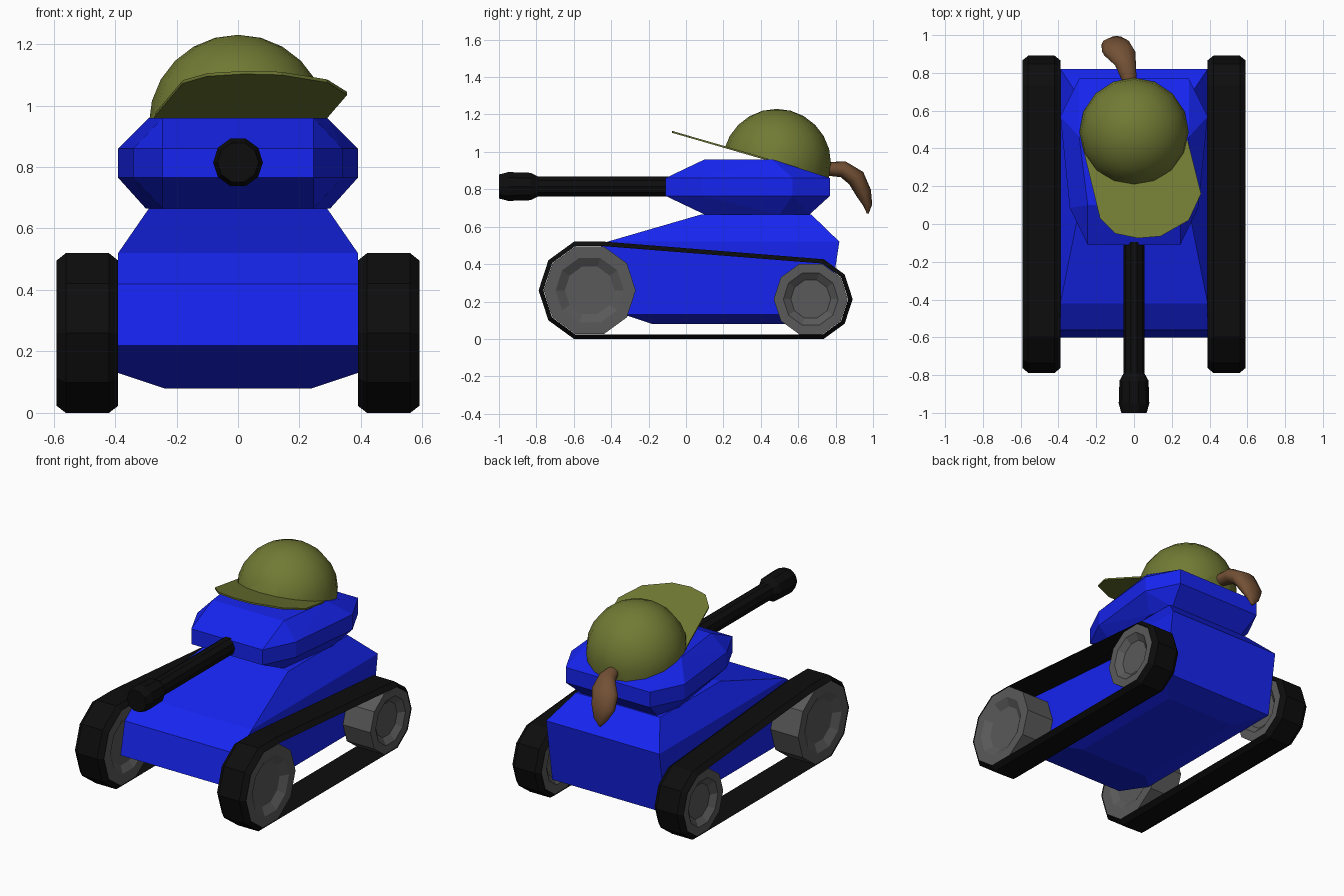
import bpy, bmesh
from math import cos, sin, radians, pi
from mathutils import Vector

if "Cube" in bpy.data.objects:
    bpy.data.objects.remove(bpy.data.objects["Cube"])


def material(name, rgb):
    m = bpy.data.materials.new(name)
    m.diffuse_color = (*rgb, 1)
    m.use_nodes = True
    m.node_tree.nodes["Principled BSDF"].inputs["Base Color"].default_value = m.diffuse_color
    return m


BLUE = material("blue_paint", (0.008, 0.018, 0.87))
BLACK = material("black_rubber", (0.004, 0.004, 0.004))
STEEL = material("dark_steel", (0.1, 0.1, 0.1))
OLIVE = material("olive_cloth", (0.165, 0.195, 0.034))
BROWN = material("brown_hair", (0.17, 0.08, 0.035))


def finish(bm, name, mat, smooth=None):
    bmesh.ops.recalc_face_normals(bm, faces=bm.faces)
    me = bpy.data.meshes.new(name)
    bm.to_mesh(me)
    bm.free()
    ob = bpy.data.objects.new(name, me)
    bpy.context.collection.objects.link(ob)
    me.materials.append(mat)
    if smooth:
        bpy.ops.object.select_all(action='DESELECT')
        bpy.context.view_layer.objects.active = ob
        ob.select_set(True)
        bpy.ops.object.shade_smooth_by_angle(angle=radians(smooth))
    return ob


def armour(name, half):
    """Faceted symmetric shell around the given right-hand corners."""
    bm = bmesh.new()
    for x, y, z in half:
        bm.verts.new((x, y, z))
        bm.verts.new((-x, y, z))
    res = bmesh.ops.convex_hull(bm, input=bm.verts)
    loose = [v for v in bm.verts if not v.link_faces]
    bmesh.ops.delete(bm, geom=loose, context='VERTS')
    bmesh.ops.dissolve_limit(bm, angle_limit=radians(2), verts=bm.verts, edges=bm.edges)
    return finish(bm, name, BLUE)


def loft(name, rings, mat, cyclic=False, smooth=None):
    """Skin a list of equal-length point rings, capped unless cyclic."""
    bm = bmesh.new()
    vs = [[bm.verts.new(p) for p in r] for r in rings]
    n = len(vs[0])
    for k in range(len(vs) if cyclic else len(vs) - 1):
        a, b = vs[k], vs[(k + 1) % len(vs)]
        for i in range(n):
            j = (i + 1) % n
            bm.faces.new((a[i], a[j], b[j], b[i]))
    if not cyclic:
        bm.faces.new(vs[0])
        bm.faces.new(vs[-1])
    return finish(bm, name, mat, smooth)


# Hull
armour("hull", [(.39, -.6, .22), (.39, -.56, .42), (.39, -.42, .52), (.29, .08, .665),
                (.29, .67, .665), (.39, .82, .52), (.39, .76, .13), (.39, -.33, .13),
                (.24, -.18, .08), (.24, .6, .08)])

# Turret: straight waist, tapered top and bottom
waist = [(.245, -.11), (.34, .085), (.39, .57), (.29, .77)]
armour("turret", [(x, y, z) for x, y in waist for z in (.765, .86)] +
       [(.245, .1, .96), (.29, .46, .96), (.245, .1, .665), (.3, .5, .665), (.26, .66, .665)])

# Gun barrel with flared muzzle
loft("gun_barrel", [[(r * cos(i * pi / 5), y, .815 + r * sin(i * pi / 5)) for i in range(10)]
                    for y, r in [(0, .055), (-.79, .055), (-.83, .077), (-.95, .081), (-1, .067)]], BLACK)

# Running gear: ten-sided wheels and a track band around them
FRONT, REAR = (-.515, .26), (.667, .213)


def arc(c, r, a0, steps):
    return [(c[0] + r * cos(radians(a0 + 36 * i)), c[1] + r * sin(radians(a0 + 36 * i)))
            for i in range(steps)]


def band(rf, rr):
    return arc(FRONT, rf, 72, 7)[0:7] + arc(REAR, rr, -72, 5)


for side, s in (("right", 1), ("left", -1)):
    inner, outer = band(.248, .2), band(.273, .224)
    rings = [[(s * x, y, z) for y, z in prof] for x, prof in
             ((.39, inner), (.42, outer), (.56, outer), (.59, inner))]
    loft(side + "_track", rings, BLACK, cyclic=True)
    for end, c, r in (("front", FRONT, .246), ("rear", REAR, .198)):
        rows = [(.42, .55), (.395, .72), (.395, 1), (.585, 1), (.585, .74), (.555, .54)]
        loft(f"{end}_{side}_wheel", [[(s * x, y, z) for y, z in arc(c, r * k, 0, 10)]
                                     for x, k in rows], STEEL)

# Cap dome: sphere cut by the tilted rim plane
SLOPE, CEN = -.29, Vector((0, .485, .94))
bm = bmesh.new()
bmesh.ops.create_uvsphere(bm, u_segments=16, v_segments=12, radius=.29)
bmesh.ops.translate(bm, verts=bm.verts, vec=CEN)
cut = bmesh.ops.bisect_plane(bm, geom=bm.verts[:] + bm.edges[:] + bm.faces[:], plane_co=CEN,
                             plane_no=Vector((0, -SLOPE, 1)), clear_inner=True)
bmesh.ops.holes_fill(bm, edges=[e for e in bm.edges if e.is_boundary])
finish(bm, "cap_dome", OLIVE, 40)

# Cap brim: thin sheet on the same plane, turned a little to one side
outline = [(-.27, .4), (-.18, .03), (-.1, -.05), (.02, -.075), (.14, -.065), (.29, .02),
           (.355, .16), (.285, .44), (.1, .5), (-.1, .5)]
loft("cap_brim", [[(x, y, CEN.z + SLOPE * (y - CEN.y) + dz) for x, y in outline]
                  for dz in (0, .01)], OLIVE)

# Ponytail: flattened tapered sweep (x, y, z, half width, half thickness)
path = [(-.02, .74, .91, .035, .035), (-.045, .84, .907, .055, .044), (-.08, .91, .86, .088, .05),
        (-.095, .95, .78, .078, .042), (-.092, .972, .715, .045, .024), (-.088, .972, .67, .006, .005)]
rings = []
for k, (x, y, z, w, t) in enumerate(path):
    a, b = path[max(k - 1, 0)], path[min(k + 1, len(path) - 1)]
    d = Vector((0, b[1] - a[1], b[2] - a[2])).normalized()
    rings.append([(x + w * cos(i * pi / 6), y - d.z * t * sin(i * pi / 6),
                   z + d.y * t * sin(i * pi / 6)) for i in range(12)])
loft("ponytail", rings, BROWN, smooth=50)
